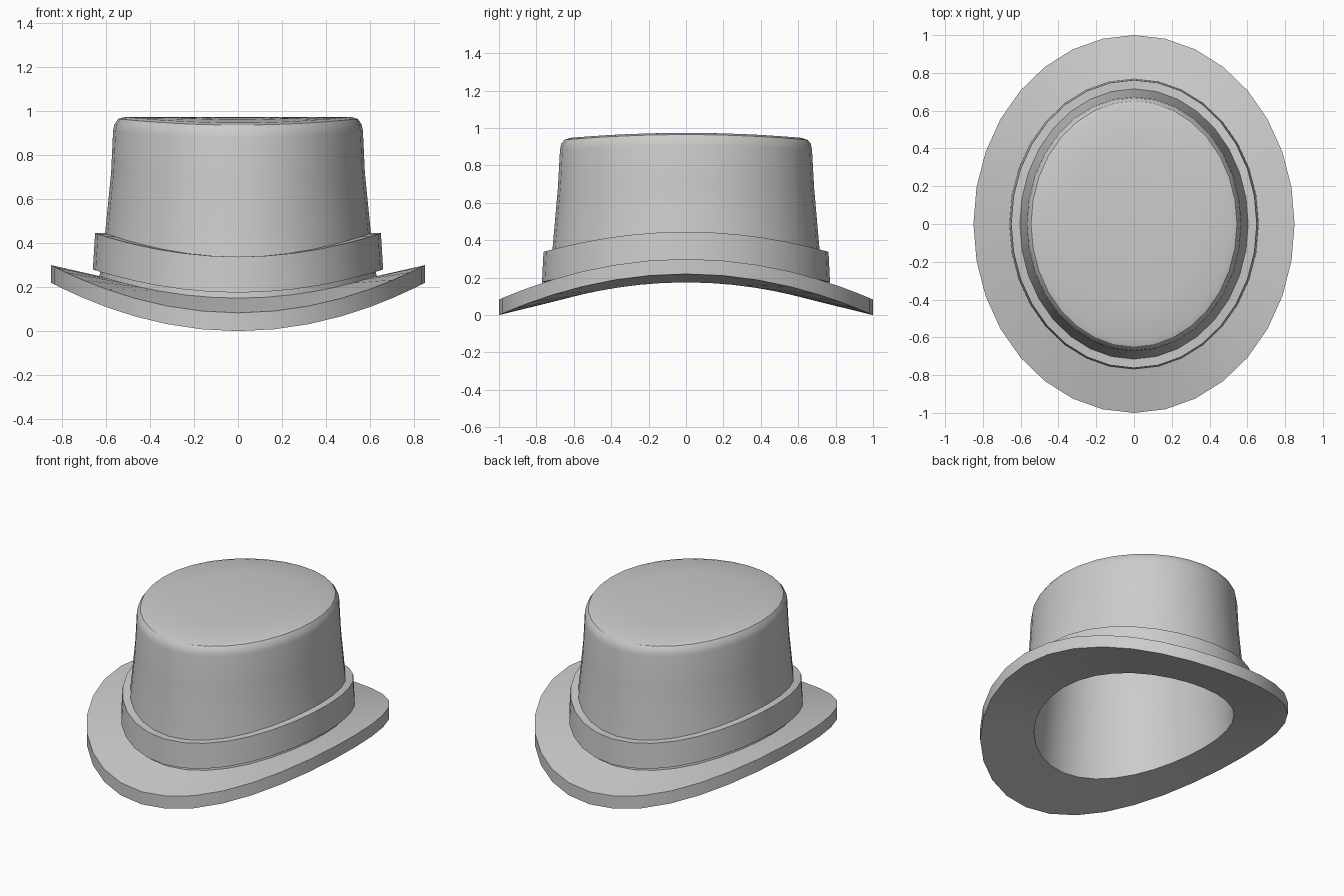
import bpy, bmesh, math

if "Cube" in bpy.data.objects:
    bpy.data.objects.remove(bpy.data.objects["Cube"])

SEG = 32


def ring_part(name, rings, closed):
    """Loft oval rings (rx, ry, z at sides, z at front/back); a ring with rx=0 is a pole."""
    bm = bmesh.new()
    loops = []
    for rx, ry, zs, zf in rings:
        if rx == 0:
            loops.append([bm.verts.new((0, 0, zs))] * SEG)
            continue
        loop = []
        for i in range(SEG):
            a = 2 * math.pi * i / SEG
            z = zf + (zs - zf) * math.cos(a) ** 2
            loop.append(bm.verts.new((rx * math.cos(a), ry * math.sin(a), z)))
        loops.append(loop)
    pairs = list(zip(loops, loops[1:]))
    if closed:
        pairs.append((loops[-1], loops[0]))
    for lo, hi in pairs:
        for i in range(SEG):
            j = (i + 1) % SEG
            quad = [lo[i], lo[j], hi[j], hi[i]]
            bm.faces.new(list(dict.fromkeys(quad)))
    bmesh.ops.recalc_face_normals(bm, faces=bm.faces)
    mesh = bpy.data.meshes.new(name)
    bm.to_mesh(mesh)
    bm.free()
    ob = bpy.data.objects.new(name, mesh)
    bpy.context.collection.objects.link(ob)
    bpy.ops.object.select_all(action='DESELECT')
    ob.select_set(True)
    bpy.context.view_layer.objects.active = ob
    bpy.ops.object.shade_smooth_by_angle(angle=math.radians(32))
    return ob


# Hat shell: inner lining, underside, brim edge, brim top, crown
ring_part("hat_body", [
    (0, 0, 0.895, 0.895),
    (0.44, 0.54, 0.895, 0.875),
    (0.485, 0.59, 0.88, 0.86),
    (0.50, 0.60, 0.84, 0.82),
    (0.51, 0.61, 0.65, 0.60),
    (0.55, 0.655, 0.175, 0.085),
    (0.85, 1.0, 0.22, 0.0),
    (0.85, 1.0, 0.30, 0.083),
    (0.63, 0.735, 0.25, 0.15),
    (0.605, 0.715, 0.44, 0.34),
    (0.577, 0.685, 0.72, 0.68),
    (0.568, 0.674, 0.91, 0.88),
    (0.562, 0.668, 0.94, 0.915),
    (0.545, 0.65, 0.965, 0.937),
    (0.515, 0.615, 0.974, 0.948),
    (0.35, 0.42, 0.974, 0.962),
    (0.17, 0.2, 0.974, 0.971),
    (0, 0, 0.974, 0.974),
], False)

# Hat band
ring_part("hat_band", [
    (0.595, 0.705, 0.28, 0.175),
    (0.66, 0.77, 0.28, 0.175),
    (0.65, 0.762, 0.445, 0.338),
    (0.595, 0.705, 0.445, 0.338),
], True)
